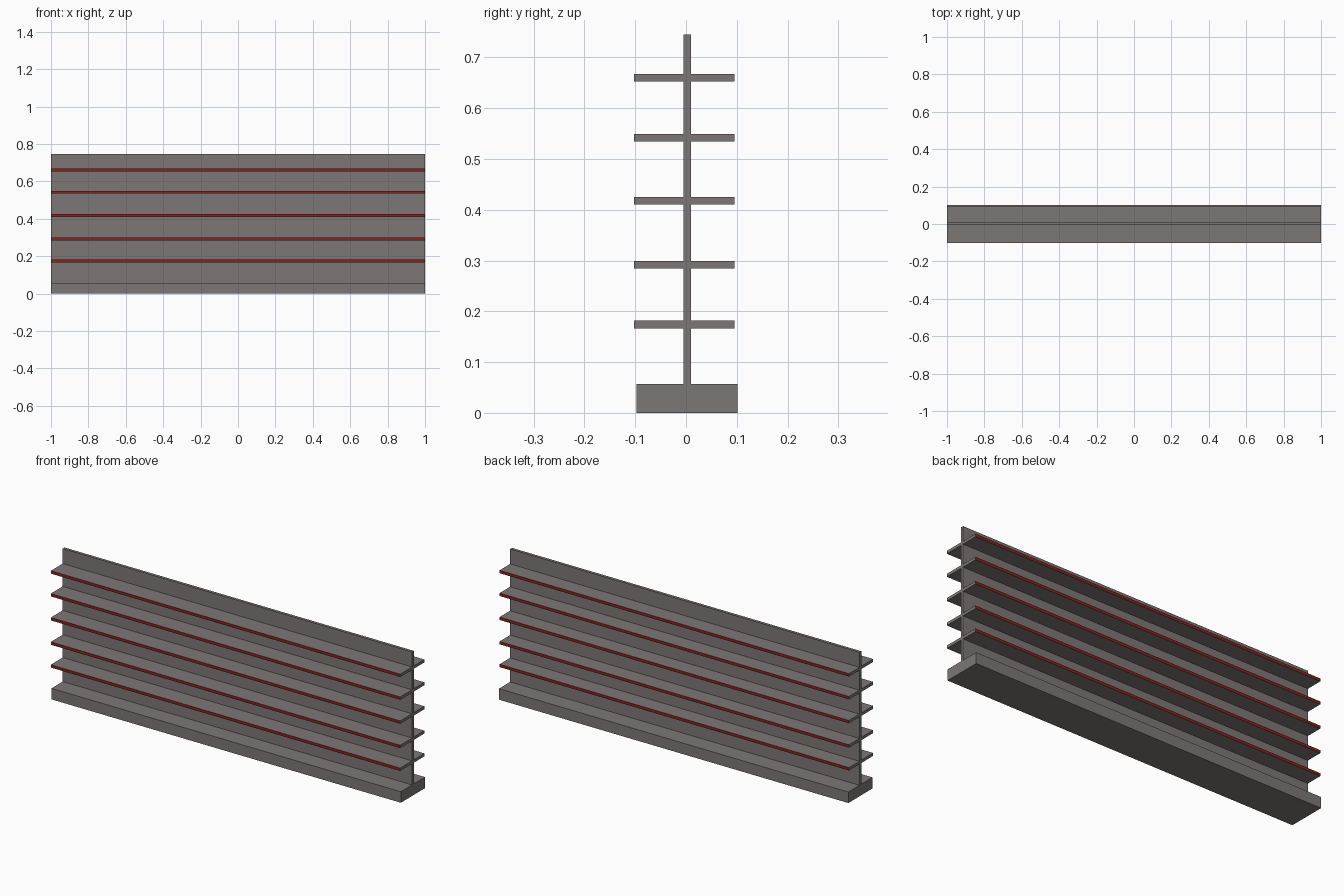
import bpy

if "Cube" in bpy.data.objects:
    bpy.data.objects.remove(bpy.data.objects["Cube"])


def material(name, rgb):
    m = bpy.data.materials.new(name)
    m.diffuse_color = (*rgb, 1.0)
    m.use_nodes = True
    m.node_tree.nodes["Principled BSDF"].inputs["Base Color"].default_value = m.diffuse_color
    return m


GREY = material("warm grey", (0.20, 0.185, 0.18))
RED = material("dark red", (0.24, 0.015, 0.015))


def box(name, y0, y1, z0, z1, red_edges=False):
    """Full-length box; optionally with red front and back edges."""
    x = 1.0
    profile = [(y0, z0), (y1, z0), (y1, z1), (y0, z1)]
    verts = [(-x, y, z) for y, z in profile] + [(x, y, z) for y, z in profile]
    faces = [(0, 3, 2, 1), (4, 5, 6, 7)]
    faces += [(i, (i + 1) % 4, (i + 1) % 4 + 4, i + 4) for i in range(4)]
    mesh = bpy.data.meshes.new(name)
    mesh.from_pydata(verts, [], [f[::-1] for f in faces])
    mesh.materials.append(GREY)
    if red_edges:
        mesh.materials.append(RED)
    # consistent outward normals
    import bmesh
    bm = bmesh.new()
    bm.from_mesh(mesh)
    bmesh.ops.recalc_face_normals(bm, faces=bm.faces)
    for f in bm.faces:
        f.material_index = int(red_edges and abs(f.normal.y) > 0.9)
    bm.to_mesh(mesh)
    bm.free()
    obj = bpy.data.objects.new(name, mesh)
    bpy.context.collection.objects.link(obj)
    return obj


# Plinth and thin central panel
box("base", -0.097, 0.101, 0.0, 0.057)
box("centre_panel", -0.005, 0.010, 0.057, 0.745)

# Five double-sided shelves with red edge strips
for i, z in enumerate((0.174, 0.292, 0.418, 0.542, 0.660)):
    box(f"shelf_{i + 1}", -0.102, 0.096, z - 0.0075, z + 0.0075, red_edges=True)
